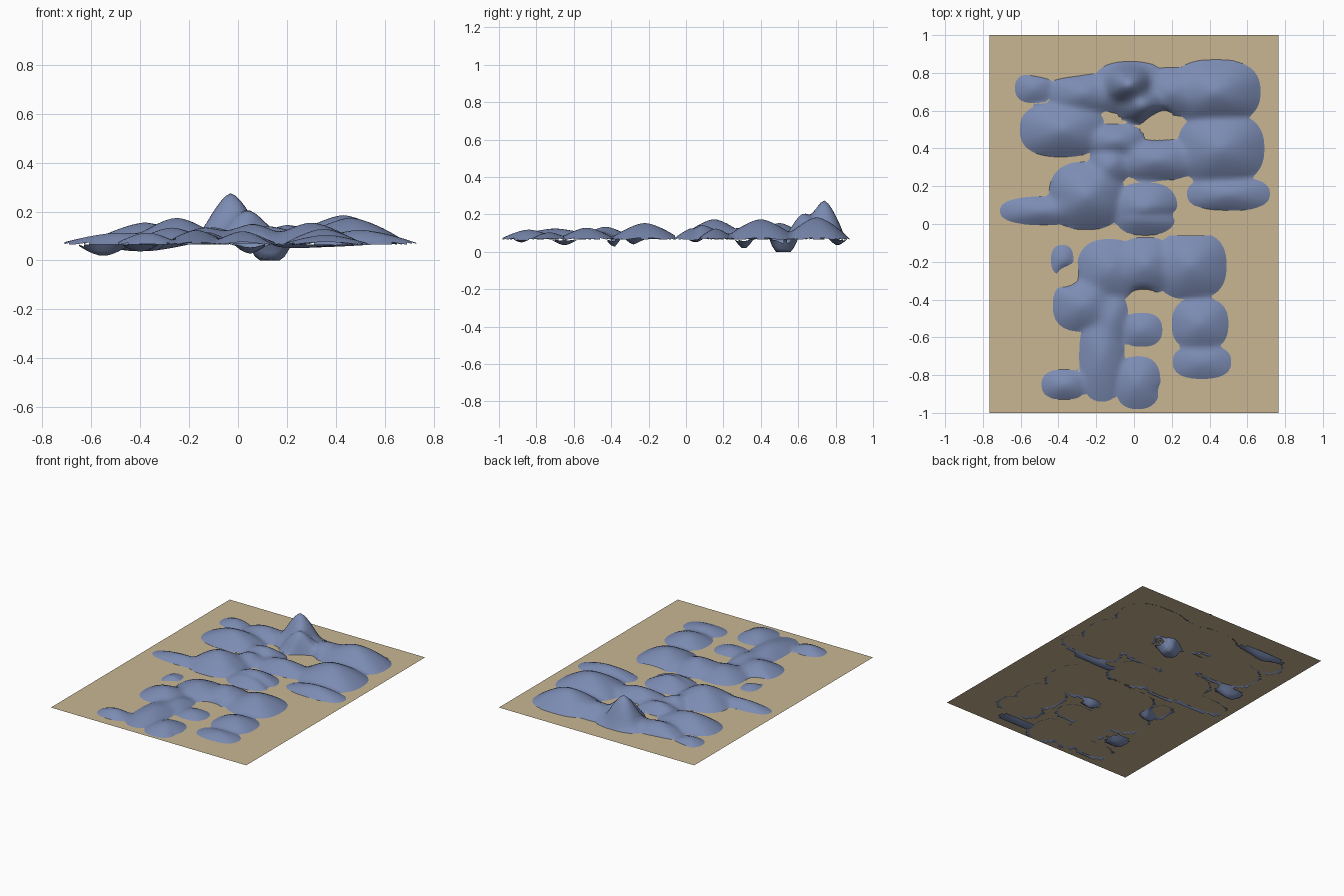
import bpy, bmesh, math

if "Cube" in bpy.data.objects:
    bpy.data.objects.remove(bpy.data.objects["Cube"])

SEA = 0.075      # height of the flat sheet
STEP = 0.02      # terrain grid spacing

# hills: centre x, y, radii x, y, height above the sheet
NORTH = [
    (-.53, .72, .10, .08, .03), (-.38, .50, .225, .145, .08), (-.27, .69, .18, .11, .06),
    (-.02, .72, .20, .14, .09), (-.03, .74, .13, .11, .19), (.04, .63, .13, .10, .13),
    (.43, .70, .24, .17, .11), (.20, .70, .15, .13, .07), (.46, .40, .23, .19, .10),
    (.12, .34, .22, .11, .065), (-.10, .44, .16, .09, .06), (-.25, .15, .20, .18, .10),
    (-.48, .07, .23, .075, .04), (.06, .08, .17, .14, .07), (.50, .16, .22, .09, .05),
    (-.13, .31, .11, .10, .06),
]
SOUTH = [
    (-.38, -.19, .06, .08, .02), (-.13, -.24, .17, .16, .06), (.30, -.22, .19, .18, .08),
    (.06, -.22, .16, .15, .075), (-.27, -.43, .16, .14, .06), (.04, -.56, .11, .09, .03),
    (.35, -.53, .15, .14, .055), (.36, -.73, .155, .09, .03), (-.17, -.70, .12, .24, .05),
    (-.37, -.85, .12, .08, .04), (.02, -.84, .12, .14, .045), (-.12, -.50, .09, .14, .04),
]
# hollows that sink below the sheet
HOLLOWS = [
    (.13, .53, .09, .09, .11), (-.40, .81, .20, .05, .03), (-.55, .31, .11, .05, .05),
    (-.35, -.28, .06, .08, .03), (-.40, -.65, .08, .07, .03), (.05, -.38, .07, .05, .04),
    (.25, -.88, .17, .04, .015), (.23, .05, .33, .035, .015),
]


def dome(x, y, b):
    cx, cy, rx, ry, h = b
    d = (abs((x - cx) / rx) ** 2.5 + abs((y - cy) / ry) ** 2.5) ** 0.4
    return h * (1 - d ** 1.5)


def relief(x, y, hills):
    vals = [dome(x, y, b) for b in hills]
    up = sum(max(0, v) ** 2.5 for v in vals) ** 0.4
    if up == 0:
        up = max(max(vals), -0.01)
    down = sum(max(0, dome(x, y, b)) for b in HOLLOWS)
    return max(up - down, -SEA)


def material(name, rgb):
    m = bpy.data.materials.new(name)
    m.diffuse_color = (*rgb, 1)
    m.use_nodes = True
    m.node_tree.nodes["Principled BSDF"].inputs["Base Color"].default_value = m.diffuse_color
    return m


def finish(name, bm, mat):
    me = bpy.data.meshes.new(name)
    bm.to_mesh(me)
    bm.free()
    ob = bpy.data.objects.new(name, me)
    bpy.context.collection.objects.link(ob)
    me.materials.append(mat)
    return ob


def terrain(name, hills, y0, y1, mat):
    bm = bmesh.new()
    nx, ny = round(1.5 / STEP), round((y1 - y0) / STEP)
    rows = []
    for j in range(ny + 1):
        y = y0 + j * STEP
        rows.append([bm.verts.new((x, y, SEA + relief(x, y, hills)))
                     for x in (-0.75 + i * STEP for i in range(nx + 1))])
    for j in range(ny):
        for i in range(nx):
            q = (rows[j][i], rows[j][i + 1], rows[j + 1][i + 1], rows[j + 1][i])
            cx, cy = q[0].co.x + STEP / 2, q[0].co.y + STEP / 2
            hollow = any(dome(cx, cy, b) > 0 for b in HOLLOWS)
            # trim away everything outside the hills and hollows
            if hollow or max(v.co.z for v in q) > SEA:
                bm.faces.new(q).smooth = True
    bmesh.ops.delete(bm, geom=[v for v in bm.verts if not v.link_faces], context='VERTS')
    return finish(name, bm, mat)


blue = material("slate_blue", (0.20, 0.26, 0.45))
tan = material("tan", (0.58, 0.47, 0.29))

# land relief in two halves
terrain("north_hills", NORTH, -0.06, 0.90, blue)
terrain("south_hills", SOUTH, -1.0, -0.06, blue)

# flat sheet
bm = bmesh.new()
bm.faces.new([bm.verts.new((x, y, SEA)) for x, y in
              ((-.765, -1), (.765, -1), (.765, 1), (-.765, 1))])
finish("flat_sheet", bm, tan)
